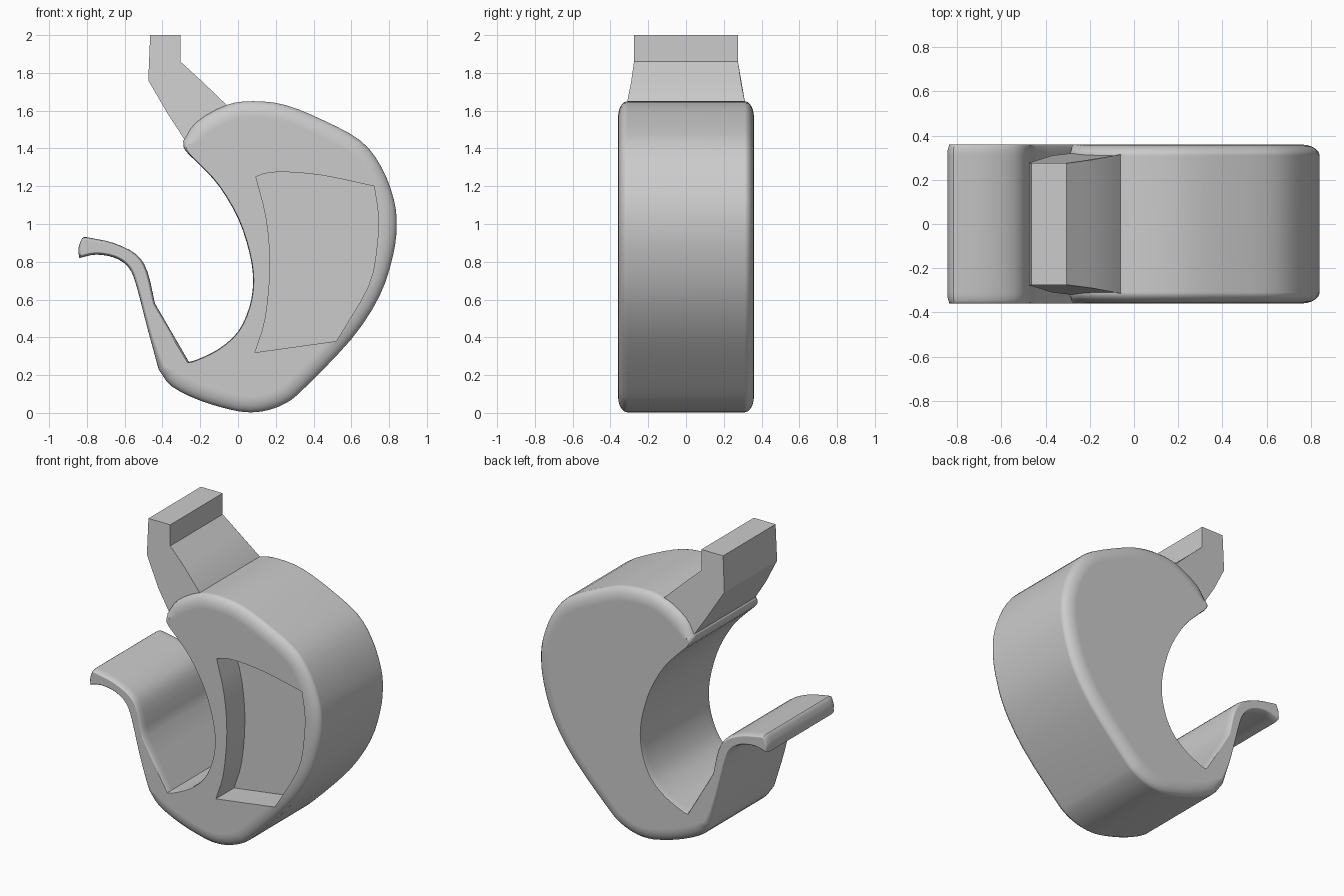
import bpy, bmesh, math
from mathutils import Vector

if "Cube" in bpy.data.objects:
    bpy.data.objects.remove(bpy.data.objects["Cube"])


def spline(pts, n=3):
    """Catmull-Rom through the points, leaving out the last one."""
    p = [Vector(q) for q in pts]
    p = [2 * p[0] - p[1]] + p + [2 * p[-1] - p[-2]]
    out = []
    for i in range(1, len(p) - 2):
        a, b, c, d = p[i - 1:i + 3]
        for k in range(n):
            t = k / n
            out.append(0.5 * (2 * b + (c - a) * t + (2 * a - 5 * b + 4 * c - d) * t * t
                              + (3 * b - a - 3 * c + d) * t ** 3))
    return out


def loft(name, rings):
    """Closed solid through equal-length rings of 3D points."""
    bm = bmesh.new()
    vs = [[bm.verts.new(p) for p in r] for r in rings]
    n = len(rings[0])
    for a, b in zip(vs, vs[1:]):
        for i in range(n):
            j = (i + 1) % n
            bm.faces.new((a[i], a[j], b[j], b[i]))
    bm.faces.new(vs[0])
    bm.faces.new(vs[-1])
    bmesh.ops.recalc_face_normals(bm, faces=bm.faces)
    me = bpy.data.meshes.new(name)
    bm.to_mesh(me)
    bm.free()
    ob = bpy.data.objects.new(name, me)
    bpy.context.collection.objects.link(ob)
    return ob


def activate(ob):
    bpy.ops.object.select_all(action='DESELECT')
    ob.select_set(True)
    bpy.context.view_layer.objects.active = ob


# Outline sections, clockwise from the notch: (points, edge inset)
inner = [(-.26, .27), (-.21, .285), (-.1, .34), (0, .43), (.06, .56), (.08, .7), (.06, .85),
         (0, 1.03), (-.1, 1.2), (-.2, 1.31), (-.28, 1.39), (-.29, 1.44)]
outer = [(-.29, 1.44), (-.22, 1.54), (-.06, 1.63), (.08, 1.65), (.25, 1.63), (.45, 1.55),
         (.65, 1.44), (.76, 1.3), (.825, 1.13), (.84, .99), (.82, .83), (.75, .62), (.6, .39),
         (.34, .12), (.25, .05), (.16, .015), (.07, .003), (-.03, .015), (-.2, .065),
         (-.35, .14), (-.42, .23)]
hook_under = [(-.42, .23), (-.48, .45), (-.54, .68), (-.58, .77), (-.65, .82), (-.75, .838), (-.84, .82)]
hook_tip = [(-.84, .82), (-.845, .87), (-.825, .925), (-.8, .93)]
hook_top = [(-.8, .93), (-.66, .9), (-.54, .84), (-.48, .75), (-.44, .58)]
hook_root = [(-.44, .58), (-.26, .27)]
outline, inset = [], []
for pts, w in ((inner, 0.004), (outer, .085), (hook_under, .015), (hook_tip, .015),
               (hook_top, .015), (hook_root, .015)):
    s = spline(pts)
    outline += s
    inset += [w] * len(s)
n = len(outline)
# Blend the inset between neighbouring sections
for _ in range(4):
    inset = [(inset[i - 1] + inset[i] + inset[(i + 1) % n]) / 3 for i in range(n)]
inward = []
for i in range(n):
    t = (outline[(i + 1) % n] - outline[i - 1]).normalized()
    inward.append(Vector((t.y, -t.x)))

# Body with hook: rounded rims front and back
rings = []
for k in range(6):
    a = k / 5 * math.pi / 2
    f = 1 - math.sin(a)
    y = -.36 + .05 * (1 - math.cos(a))
    ring = [outline[i] + inward[i] * inset[i] * f for i in range(n)]
    rings.append([(p.x, y, p.y) for p in ring])
rings += [[(x, -y, z) for x, y, z in r] for r in reversed(rings)]
body = loft("hooked_body", rings)

# Recessed pocket in the front face
pocket = []
for side in ([(.095, 1.25), (.15, 1.268), (.25, 1.275), (.45, 1.257), (.72, 1.2)],
             [(.72, 1.2), (.742, 1.05), (.735, .88), (.69, .67), (.52, .38)],
             [(.52, .38), (.09, .32)],
             [(.09, .32), (.145, .5), (.17, .78), (.15, 1.03), (.095, 1.25)]):
    pocket += spline(side)
cutter = loft("pocket_cutter", [[(p.x, y, p.y) for p in pocket] for y in (-.5, -.17)])
cutter.hide_render = True
mod = body.modifiers.new("pocket", 'BOOLEAN')
mod.operation = 'DIFFERENCE'
mod.solver = 'EXACT'
mod.object = cutter
activate(body)
bpy.ops.object.modifier_apply(modifier=mod.name)
bpy.data.objects.remove(cutter)

# Tapered tab on top: (x, z, half width)
tab = [(-.465, 2, .275), (-.305, 2, .275), (-.305, 1.86, .275), (-.19, 1.755, .29),
       (-.06, 1.63, .315), (0, 1.5, .325), (-.15, 1.4, .325), (-.285, 1.45, .32),
       (-.37, 1.58, .31), (-.475, 1.76, .277)]
top_tab = loft("top_tab", [[(x, s * h, z) for x, z, h in tab] for s in (-1, 1)])

for ob in (body, top_tab):
    activate(ob)
    bpy.ops.object.shade_smooth_by_angle(angle=math.radians(32))
    wn = ob.modifiers.new("normals", 'WEIGHTED_NORMAL')
    wn.keep_sharp = True
